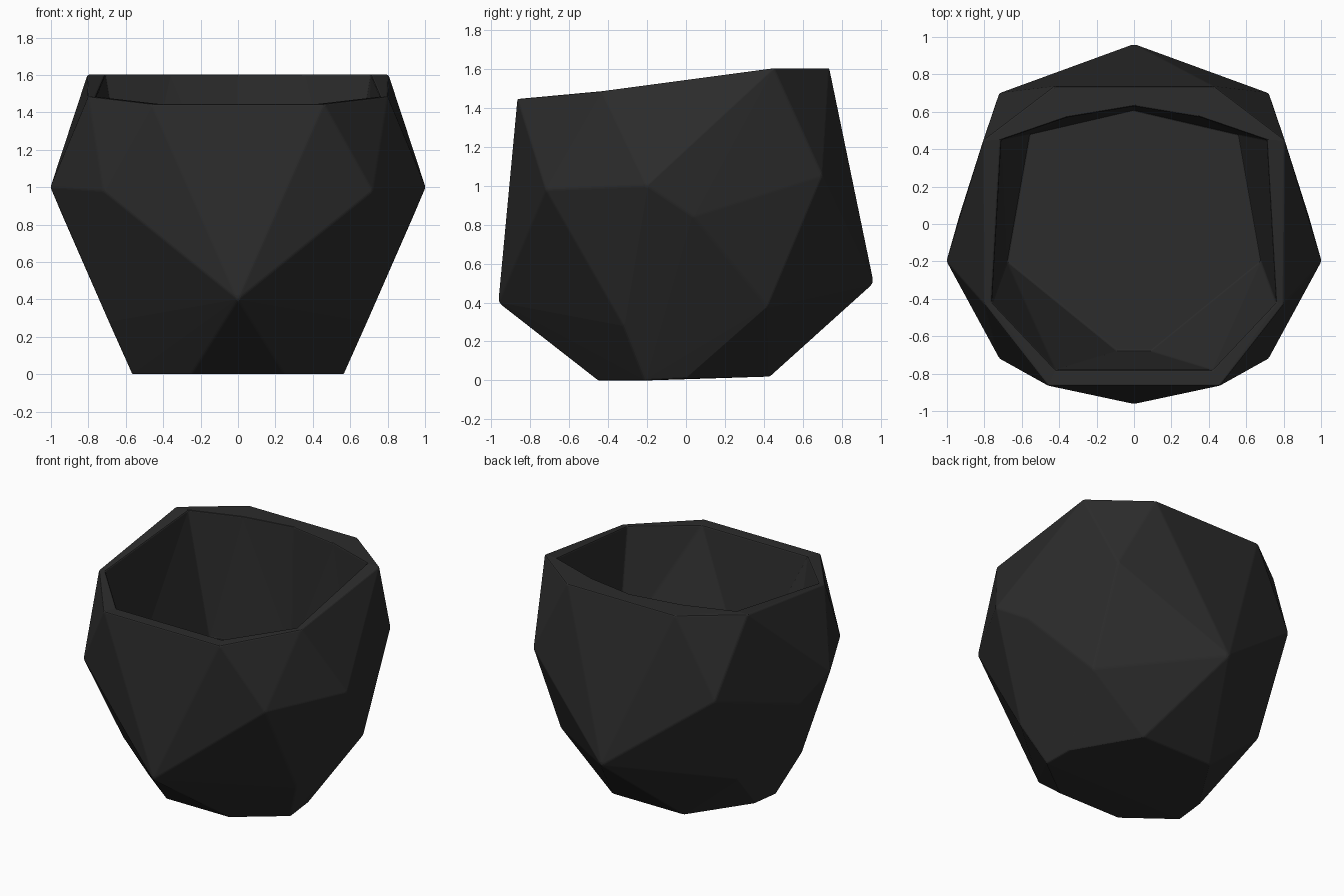
import bpy
import bmesh
import math

cube = bpy.data.objects.get("Cube")
if cube:
    bpy.data.objects.remove(cube, do_unlink=True)

# Half of each ring of corners; the other half is mirrored in x
RIM = [(.46, -.865, 1.445), (.8, -.43, 1.485), (.805, .45, 1.602), (.43, .735, 1.602)]
BELLY = [(0, -.963, .4), (.72, -.72, .98), (1.003, -.2, 1), (.935, .04, .84),
         (.72, .7, 1.05), (.7, .42, .38), (.69, -.32, .28), (0, .963, .5)]
BASE = [(.25, -.45, 0), (.565, -.21, 0), (.55, 0, .01), (.28, .43, .02)]
INNER_RIM = [(.42, -.78, 1.445), (.76, -.42, 1.485), (.71, .45, 1.602),
             (.36, .57, 1.602), (0, .63, 1.602)]
FLOOR = [(.09, -.68, .72), (.68, -.2, .72), (.56, .48, .72), (0, .61, .72)]


def mirrored(points):
    return points + [(-x, y, z) for x, y, z in points if x > 0]


def open_hull(bm, rim, rest):
    """Faceted bowl: hull of all corners, open across the rim."""
    rim_verts = [bm.verts.new(p) for p in mirrored(rim)]
    verts = rim_verts + [bm.verts.new(p) for p in mirrored(rest)]
    bmesh.ops.convex_hull(bm, input=verts)
    lid = [f for f in bm.faces if all(v in rim_verts for v in f.verts)]
    bmesh.ops.delete(bm, geom=lid, context='FACES')
    loose = [e for e in bm.edges if not e.link_faces]
    bmesh.ops.delete(bm, geom=loose, context='EDGES')
    bmesh.ops.delete(bm, geom=[v for v in bm.verts if not v.link_faces], context='VERTS')


# Thick inner and outer walls, joined by the rim
bm = bmesh.new()
open_hull(bm, INNER_RIM, FLOOR)
open_hull(bm, RIM, BELLY + BASE)
bmesh.ops.bridge_loops(bm, edges=[e for e in bm.edges if e.is_boundary])
bmesh.ops.recalc_face_normals(bm, faces=bm.faces[:])

mesh = bpy.data.meshes.new("faceted_pot")
bm.to_mesh(mesh)
bm.free()
pot = bpy.data.objects.new("faceted_pot", mesh)
bpy.context.collection.objects.link(pot)

# Slightly softened edges
bevel = pot.modifiers.new("soft_edges", 'BEVEL')
bevel.width = .008
bevel.segments = 2
bevel.limit_method = 'ANGLE'
bevel.angle_limit = math.radians(8)

# Charcoal finish
mat = bpy.data.materials.new("charcoal")
mat.use_nodes = True
color = (.025, .025, .025, 1)
mat.diffuse_color = color
mat.node_tree.nodes["Principled BSDF"].inputs["Base Color"].default_value = color
mesh.materials.append(mat)
